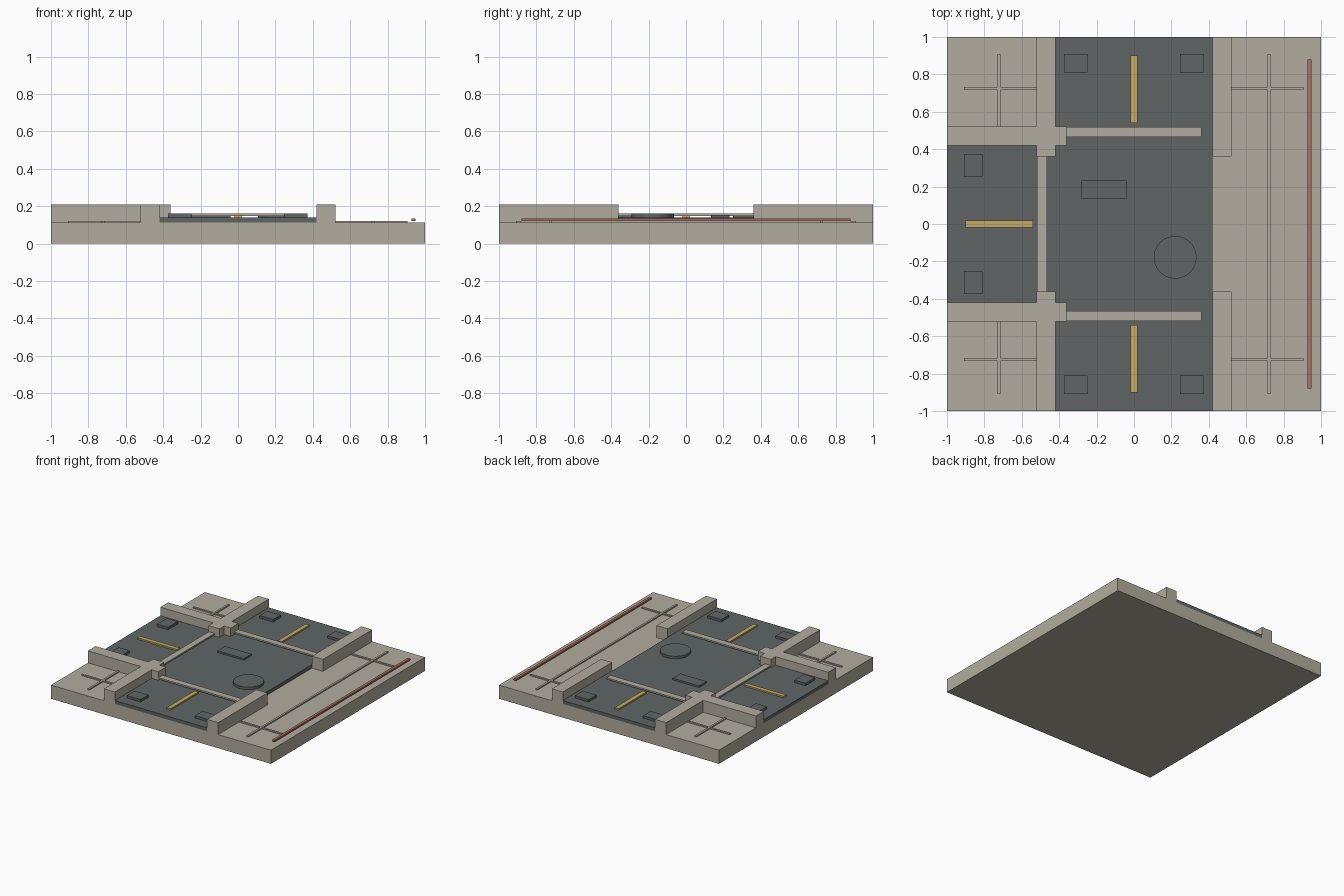
import bpy, bmesh

if "Cube" in bpy.data.objects:
    bpy.data.objects.remove(bpy.data.objects["Cube"])


def material(name, rgb):
    m = bpy.data.materials.new(name)
    m.diffuse_color = (*rgb, 1)
    m.use_nodes = True
    m.node_tree.nodes["Principled BSDF"].inputs["Base Color"].default_value = m.diffuse_color
    return m


STONE = material("warm_stone", (0.447, 0.413, 0.342))
SLATE = material("slate_floor", (0.116, 0.130, 0.133))
YELLOW = material("lane_yellow", (0.57, 0.40, 0.125))
RED = material("pipe_red", (0.41, 0.163, 0.119))


def finish(name, bm, mat):
    mesh = bpy.data.meshes.new(name)
    bm.to_mesh(mesh)
    bm.free()
    mesh.materials.append(mat)
    obj = bpy.data.objects.new(name, mesh)
    bpy.context.collection.objects.link(obj)
    return obj


def box(name, mat, x0, x1, y0, y1, z0, z1):
    bm = bmesh.new()
    bmesh.ops.create_cube(bm, size=1)
    for v in bm.verts:
        v.co = (x1 if v.co.x > 0 else x0,
                y1 if v.co.y > 0 else y0,
                z1 if v.co.z > 0 else z0)
    return finish(name, bm, mat)


def prism(name, mat, outline, z0, z1):
    bm = bmesh.new()
    face = bm.faces.new([bm.verts.new((x, y, z0)) for x, y in outline])
    top = bmesh.ops.extrude_face_region(bm, geom=[face])["geom"]
    for v in top:
        if isinstance(v, bmesh.types.BMVert):
            v.co.z = z1
    bmesh.ops.recalc_face_normals(bm, faces=bm.faces)
    return finish(name, bm, mat)


def pair(name, mat, x0, x1, y0, y1, z0, z1):
    # Two copies mirrored front to back
    box("back_" + name, mat, x0, x1, y0, y1, z0, z1)
    box("front_" + name, mat, x0, x1, -y1, -y0, z0, z1)


BASE, FLOOR, WALL = 0.112, 0.14, 0.21

# Foundation slab and T-shaped corridor floor
box("foundation", STONE, -1, 1, -1, 1, 0, BASE)
prism("corridor_floor", SLATE,
      [(-0.42, -1), (0.42, -1), (0.42, 1), (-0.42, 1),
       (-0.42, 0.42), (-1, 0.42), (-1, -0.42), (-0.42, -0.42)], BASE, FLOOR)

# Low walls: crossing corner walls on the left, straight walls on the right
for s, side in ((1, "back"), (-1, "front")):
    outline = [(-1, 0.42), (-0.52, 0.42), (-0.52, 0.36), (-0.42, 0.36),
               (-0.42, 0.42), (-0.36, 0.42), (-0.36, 0.52), (-0.42, 0.52),
               (-0.42, 1), (-0.52, 1), (-0.52, 0.52), (-1, 0.52)]
    prism(side + "_corner_wall", STONE, [(x, y * s) for x, y in outline], BASE, WALL)
pair("right_wall", STONE, 0.42, 0.52, 0.36, 1, BASE, WALL)

# Threshold strips at the three openings
pair("threshold", STONE, -0.36, 0.36, 0.465, 0.518, 0.148, 0.16)
box("left_threshold", STONE, -0.518, -0.465, -0.36, 0.36, 0.148, 0.16)

# Yellow lane markers
pair("lane_marker", YELLOW, -0.018, 0.018, 0.54, 0.90, FLOOR, 0.152)
box("left_lane_marker", YELLOW, -0.90, -0.54, -0.018, 0.018, FLOOR, 0.152)

# Raised floor pads near the entrances
pair("left_floor_pad", SLATE, -0.373, -0.248, 0.81, 0.91, FLOOR, 0.16)
pair("right_floor_pad", SLATE, 0.247, 0.371, 0.81, 0.91, FLOOR, 0.16)
pair("side_floor_pad", SLATE, -0.91, -0.81, 0.25, 0.375, FLOOR, 0.16)

# Central hatch and round cover
box("floor_hatch", SLATE, -0.28, -0.04, 0.133, 0.232, FLOOR, 0.154)
bm = bmesh.new()
bmesh.ops.create_cone(bm, cap_ends=True, segments=40, radius1=0.114,
                      radius2=0.114, depth=0.02)
bmesh.ops.translate(bm, verts=bm.verts, vec=(0.22, -0.178, FLOOR + 0.01))
finish("round_cover", bm, SLATE)

# Raised seams on the outer slabs
pair("left_long_seam", STONE, -0.73, -0.714, 0.52, 0.91, BASE, 0.122)
pair("left_cross_seam", STONE, -0.91, -0.52, 0.716, 0.732, BASE, 0.121)
box("right_long_seam", STONE, 0.714, 0.73, -0.91, 0.91, BASE, 0.122)
pair("right_cross_seam", STONE, 0.52, 0.906, 0.716, 0.732, BASE, 0.121)

# Red rail along the right edge
box("edge_rail", RED, 0.928, 0.95, -0.88, 0.88, 0.12, 0.134)
